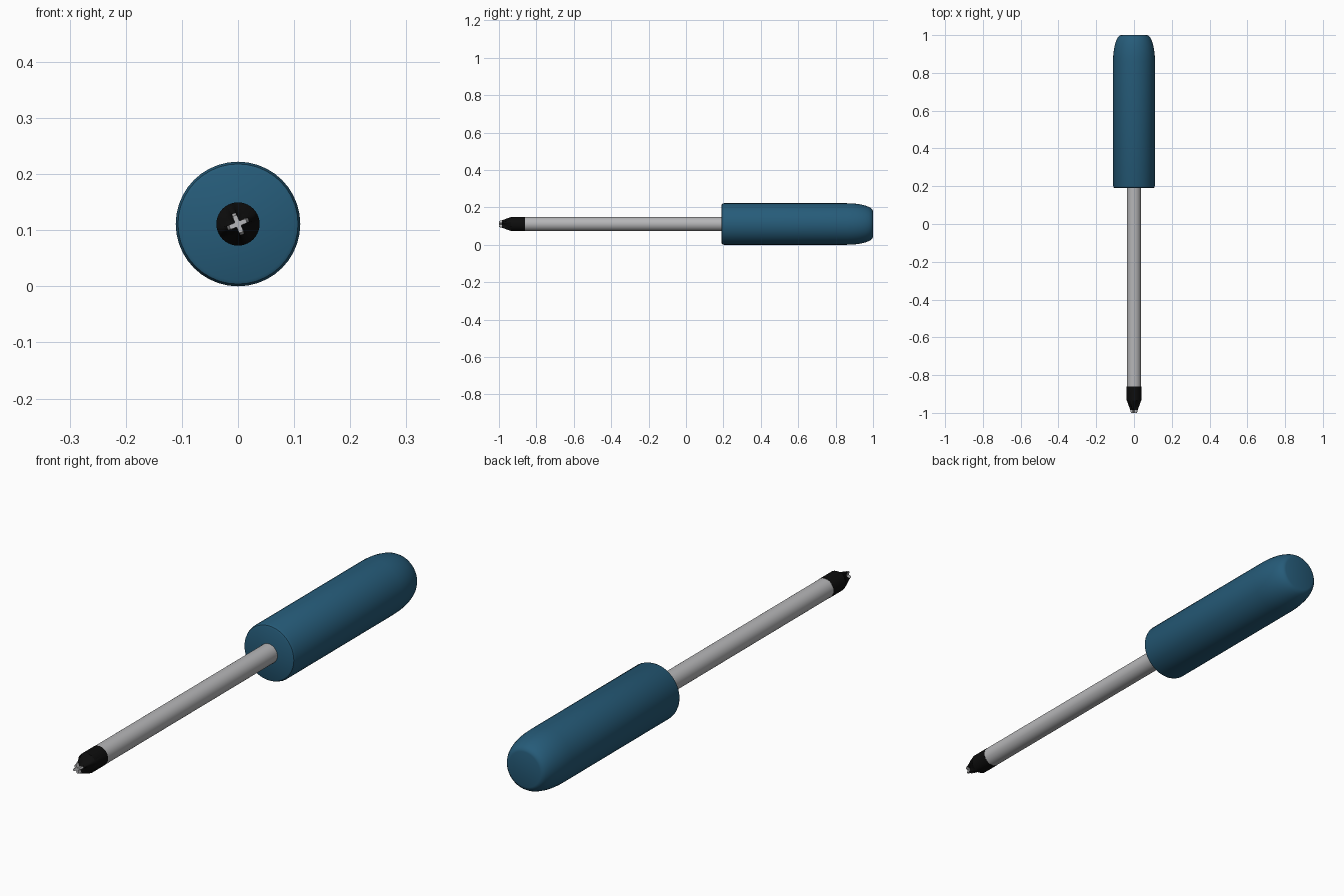
import bpy, bmesh, math

if "Cube" in bpy.data.objects:
    bpy.data.objects.remove(bpy.data.objects["Cube"])

AXIS_Z = 0.111  # height of the tool's long axis


def material(name, rgb):
    m = bpy.data.materials.new(name)
    m.diffuse_color = (*rgb, 1)
    m.use_nodes = True
    m.node_tree.nodes["Principled BSDF"].inputs["Base Color"].default_value = m.diffuse_color
    return m


blue = material("handle_blue", (0.019, 0.105, 0.19))
steel = material("steel_grey", (0.47, 0.47, 0.48))
black = material("tip_black", (0.004, 0.004, 0.004))


def loft(name, profile, mats, sides, radius_at=lambda r, cross, a: r):
    """Skin rings along y; each profile entry is (y, radius, cross amount)."""
    bm = bmesh.new()
    rings = []
    for y, r, cross in profile:
        ring = []
        for i in range(sides):
            a = math.tau * i / sides
            rr = radius_at(r, cross, a)
            ring.append(bm.verts.new((rr * math.cos(a), y, AXIS_Z + rr * math.sin(a))))
        rings.append(ring)
    for lo, hi in zip(rings, rings[1:]):
        for i in range(sides):
            j = (i + 1) % sides
            bm.faces.new((lo[i], hi[i], hi[j], lo[j]))
    bm.faces.new(rings[0])
    bm.faces.new(rings[-1][::-1])
    bmesh.ops.recalc_face_normals(bm, faces=bm.faces)
    me = bpy.data.meshes.new(name)
    bm.to_mesh(me)
    bm.free()
    ob = bpy.data.objects.new(name, me)
    bpy.context.collection.objects.link(ob)
    for m in mats:
        me.materials.append(m)
    bpy.ops.object.select_all(action='DESELECT')
    ob.select_set(True)
    bpy.context.view_layer.objects.active = ob
    bpy.ops.object.shade_smooth_by_angle(angle=math.radians(30))
    return ob


# Handle: straight grip, small front bevel, rounded back with a flat end
handle = [(0.19, 0.101, 0), (0.193, 0.107, 0), (0.203, 0.111, 0), (0.86, 0.111, 0)]
for k in range(1, 9):
    t = k / 8 * math.pi / 2
    handle.append((0.86 + 0.14 * math.sin(t), 0.068 + 0.043 * math.cos(t), 0))
loft("handle", handle, [blue], 40)

# Shaft
loft("shaft", [(-0.862, 0.038, 0), (0.22, 0.038, 0)], [steel], 32)


# Cross-shaped tip: a cone whose section turns from a circle into four blades
def cross_radius(r, cross, a):
    a = (a - math.radians(22.5)) % (math.pi / 2)
    a = min(a, math.pi / 2 - a)                       # angle from nearest blade
    blade = min(r, 0.0042 / max(math.sin(a), 1e-6))    # blade half width
    blade = max(blade, 0.0065)
    return r + (blade - r) * cross


tip = loft("cross_tip", [(-1.0, 0.016, 1), (-0.985, 0.020, 1), (-0.975, 0.024, 0.7),
                         (-0.955, 0.032, 0.3), (-0.935, 0.0385, 0), (-0.86, 0.0385, 0)],
           [black, steel], 64, cross_radius)
for p in tip.data.polygons:
    if p.center.y < -0.985:
        p.material_index = 1  # bare steel at the very end
